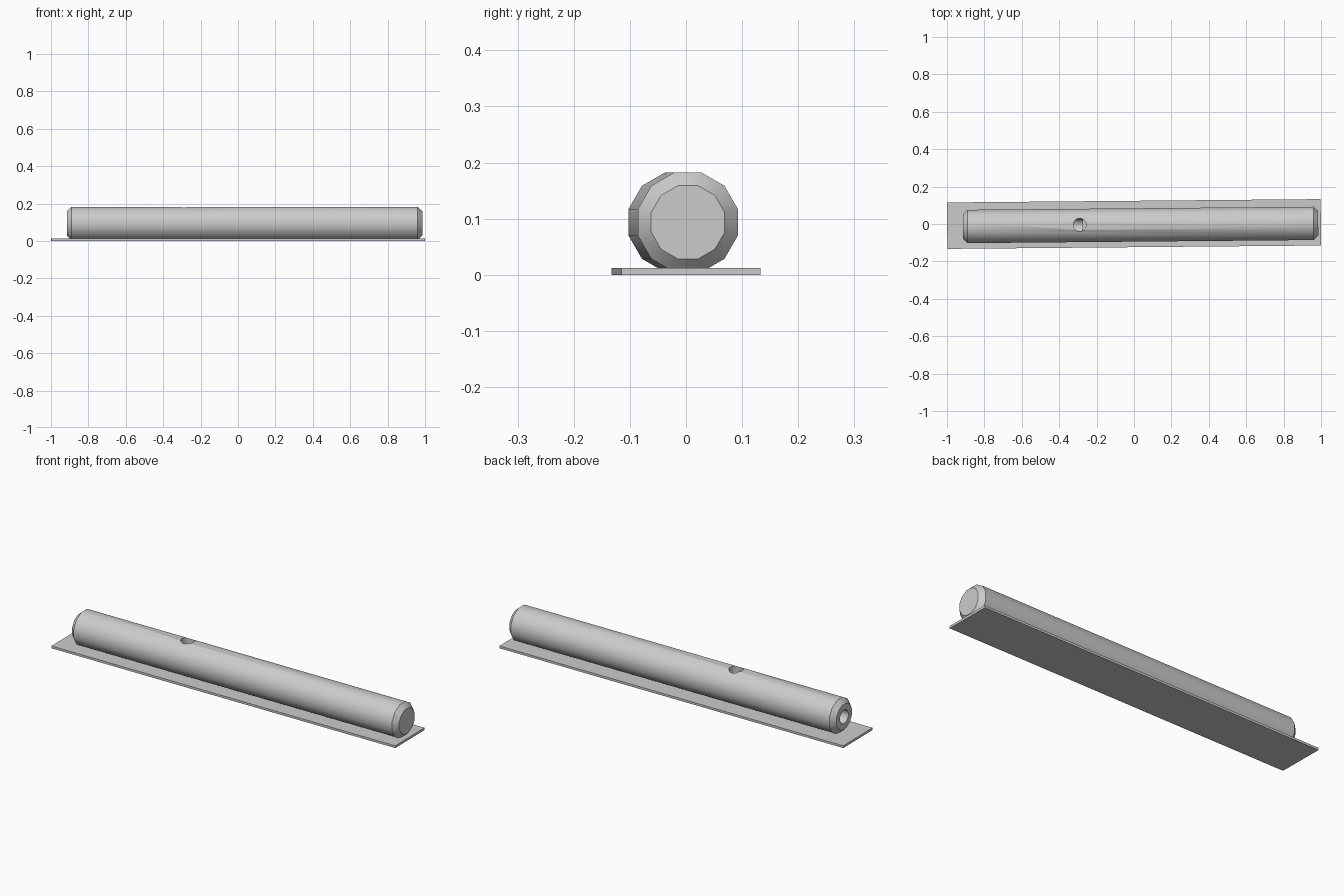
import bpy, bmesh, math
from mathutils import Matrix, Vector

cube = bpy.data.objects.get("Cube")
if cube:
    bpy.data.objects.remove(cube, do_unlink=True)

YAW = 0.009       # slight turn of the whole model
AXIS_Z = 0.0935
SIDES = 12

grey = bpy.data.materials.new("plain grey")
grey.use_nodes = True
grey.diffuse_color = (0.6, 0.6, 0.6, 1)
grey.node_tree.nodes["Principled BSDF"].inputs["Base Color"].default_value = (0.6, 0.6, 0.6, 1)


def finish(name, bm, location, yaw=YAW):
    bmesh.ops.recalc_face_normals(bm, faces=bm.faces)
    mesh = bpy.data.meshes.new(name)
    bm.to_mesh(mesh)
    bm.free()
    mesh.materials.append(grey)
    ob = bpy.data.objects.new(name, mesh)
    bpy.context.collection.objects.link(ob)
    ob.location = location
    ob.rotation_euler.z = yaw
    return ob


def lathe(name, profile, location):
    """Closed twelve-sided solid along x from (x, flat radius) pairs."""
    bm = bmesh.new()
    rings = []
    for x, apothem in profile:
        r = apothem / math.cos(math.pi / SIDES)
        angles = [(i + 0.5) * math.tau / SIDES for i in range(SIDES)]
        rings.append([bm.verts.new((x, r * math.cos(a), r * math.sin(a))) for a in angles])
    for a, b in zip(rings, rings[1:]):
        for i in range(SIDES):
            j = (i + 1) % SIDES
            bm.faces.new((a[i], a[j], b[j], b[i]))
    bm.faces.new(rings[0])
    bm.faces.new(rings[-1])
    return finish(name, bm, location)


# Thin base plate
bm = bmesh.new()
bmesh.ops.create_cube(bm, size=1)
bmesh.ops.scale(bm, vec=(1.998, 0.248, 0.012), verts=bm.verts)
finish("base_plate", bm, (0, 0, 0.006))

# Long rod with chamfered ends
centre = Vector((0.035, -0.005, AXIS_Z))
rod = lathe("rod", [(-0.95, 0.0655), (-0.925, 0.089), (0.925, 0.089), (0.95, 0.0655)], centre)

# Bore from the open end, meeting a round hole in the top
bore = lathe("bore_cutter", [(-1.0, 0.035), (-0.31, 0.035)], centre)
top_hole = lathe("top_hole_cutter", [(0.0, 0.034), (0.15, 0.034)], (-0.29, -0.0045, AXIS_Z))
top_hole.data.transform(Matrix.Rotation(-math.pi / 2, 4, 'Y'))

bpy.context.view_layer.objects.active = rod
for cutter in (bore, top_hole):
    mod = rod.modifiers.new("cut", 'BOOLEAN')
    mod.operation = 'DIFFERENCE'
    mod.solver = 'EXACT'
    mod.object = cutter
    bpy.ops.object.modifier_apply(modifier=mod.name)
    bpy.data.objects.remove(cutter, do_unlink=True)

# Soft facets along the rod, sharp chamfers and hole rims
bpy.ops.object.select_all(action='DESELECT')
rod.select_set(True)
bpy.ops.object.shade_smooth_by_angle(angle=math.radians(33))
